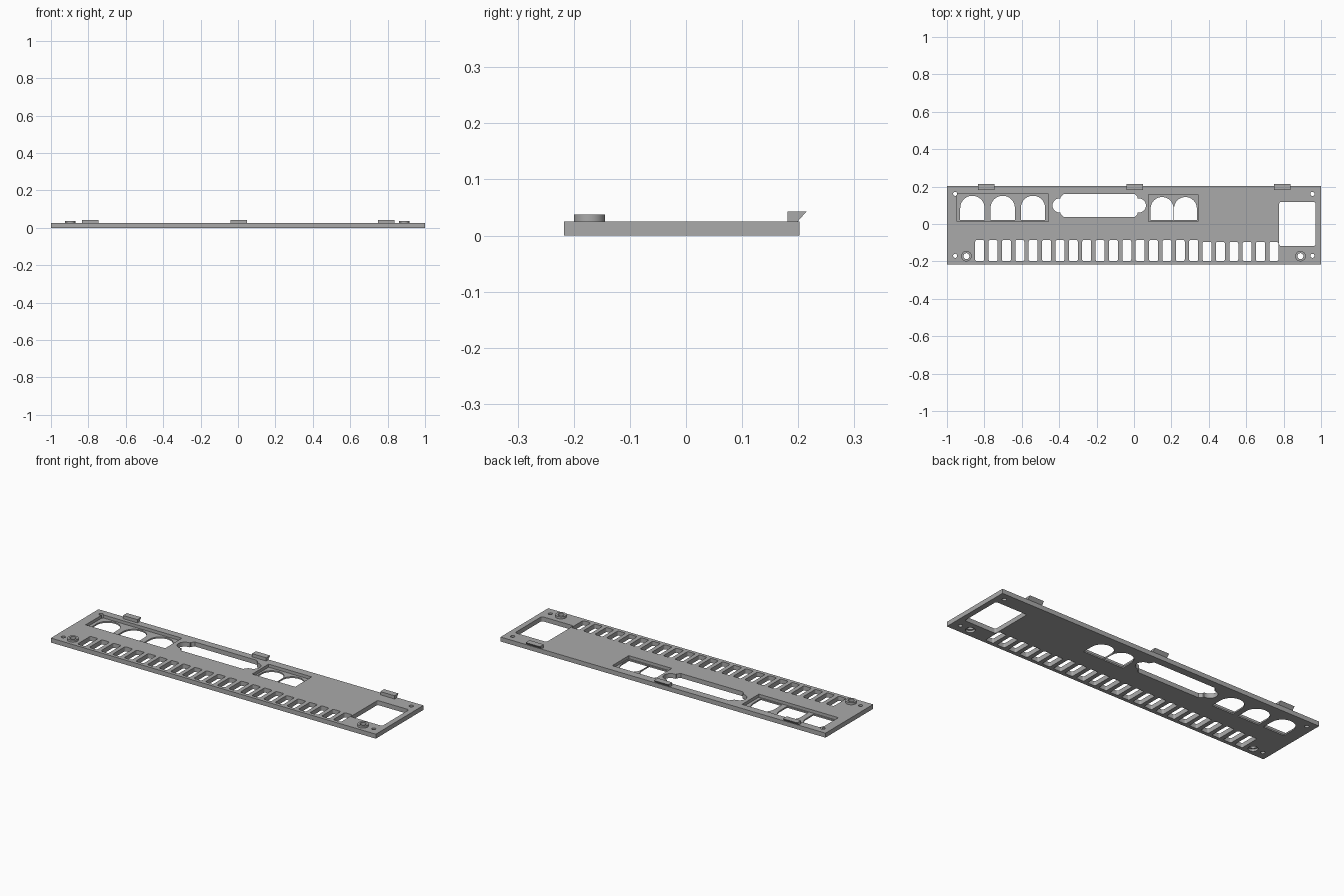
import bpy, bmesh
from math import pi, sin, cos

cube = bpy.data.objects.get("Cube")
if cube:
    bpy.data.objects.remove(cube, do_unlink=True)

grey = bpy.data.materials.new("matte grey")
grey.use_nodes = True
COLOUR = (0.4, 0.4, 0.4, 1)
grey.diffuse_color = COLOUR
grey.node_tree.nodes["Principled BSDF"].inputs["Base Color"].default_value = COLOUR

BOTTOM, TOP = 0.0, 0.025
FLOOR = 0.008          # floor of the recessed panels


def arc(cx, cy, r, start, end, n):
    return [(cx + r * cos(start + (end - start) * i / n),
             cy + r * sin(start + (end - start) * i / n)) for i in range(n + 1)]


def circle(cx, cy, r, n=32):
    return arc(cx, cy, r, 0, 2 * pi, n)[:-1]


def rect(x0, x1, y0, y1):
    return [(x0, y0), (x1, y0), (x1, y1), (x0, y1)]


def round_rect(x0, x1, y0, y1, r):
    corners = [(x1 - r, y1 - r), (x0 + r, y1 - r), (x0 + r, y0 + r), (x1 - r, y0 + r)]
    return [p for i, (x, y) in enumerate(corners)
            for p in arc(x, y, r, i * pi / 2, (i + 1) * pi / 2, 4)]


def arch(cx, y0, y1, r):
    return [(cx - r, y0), (cx + r, y0)] + arc(cx, y1 - r, r, 0, pi, 20)


def prisms(name, outlines, z0, z1):
    """One object holding an upright prism for each outline."""
    bm = bmesh.new()
    for pts in outlines:
        low = [bm.verts.new((x, y, z0)) for x, y in pts]
        high = [bm.verts.new((x, y, z1)) for x, y in pts]
        bm.faces.new(low[::-1])
        bm.faces.new(high)
        for i in range(len(pts)):
            j = (i + 1) % len(pts)
            bm.faces.new((low[i], low[j], high[j], high[i]))
    bmesh.ops.recalc_face_normals(bm, faces=bm.faces)
    mesh = bpy.data.meshes.new(name)
    bm.to_mesh(mesh)
    bm.free()
    mesh.materials.append(grey)
    obj = bpy.data.objects.new(name, mesh)
    bpy.context.collection.objects.link(obj)
    return obj


def cut(obj, cutters):
    for c in cutters:
        mod = obj.modifiers.new(c.name, 'BOOLEAN')
        mod.operation, mod.solver, mod.object = 'DIFFERENCE', 'EXACT', c
    bpy.context.view_layer.update()
    graph = bpy.context.evaluated_depsgraph_get()
    mesh = bpy.data.meshes.new_from_object(obj.evaluated_get(graph))
    obj.modifiers.clear()
    obj.data = mesh


# Openings that pass through the whole plate
holes = [round_rect(0.776, 0.97, -0.118, 0.118, 0.01)]
holes += [arch(x, 0.021, 0.151, 0.065) for x in (-0.864, -0.702, -0.54)]
holes += [arch(x, 0.021, 0.144, 0.061) for x in (0.15, 0.275)]
holes += [circle(x, y, 0.011, 20) for x in (-0.956, 0.954) for y in (-0.17, 0.161)]

# Row of vent slots with rounded lower corners
for i in range(23):
    x = -0.825 + 0.0715 * i
    top = -0.086 if i < 17 else -0.096
    holes.append(round_rect(x - 0.024, x + 0.024, -0.198, top, 0.008))

# Long connector opening: chamfered middle with a rounded lobe at each end
MID_X, MID_Y = -0.186, 0.099
side = [(0.19, -0.062), (0.206, -0.046), (0.206, -0.038)]
side += arc(0.212, 0, 0.038, -pi / 2, pi / 2, 12)
side += [(x, -y) for x, y in reversed(side[:3])]
holes.append([(MID_X + x, MID_Y + y) for x, y in side]
             + [(MID_X - x, MID_Y - y) for x, y in side])

# Screw bosses
BOSSES = [(-0.896, -0.172), (0.89, -0.172)]
holes += [circle(x, y, 0.016) for x, y in BOSSES]

through = prisms("through_cutter", holes, -0.1, 0.1)
recess = prisms("recess_cutter", [rect(-0.947, -0.458, 0.013, 0.161),
                                  rect(0.078, 0.343, 0.013, 0.158)], FLOOR, 0.1)
counterbore = prisms("counterbore_cutter",
                     [circle(x, y, 0.024) for x, y in BOSSES], -0.1, 0.012)

plate = prisms("panel_plate", [rect(-1, 1, -0.217, 0.202)], BOTTOM, TOP)
cut(plate, [recess, through, counterbore])

bosses = prisms("screw_bosses", [circle(x, y, 0.028) for x, y in BOSSES], TOP - 0.003, 0.037)
cut(bosses, [through])

for c in (through, recess, counterbore):
    bpy.data.objects.remove(c, do_unlink=True)

# Snap clips along the back edge, with an overhanging sloped nose
for name, x in (("right_clip", -0.79), ("middle_clip", 0.003), ("left_clip", 0.793)):
    clip = prisms(name, [rect(x - 0.044, x + 0.044, 0.181, 0.215)], TOP - 0.001, 0.043)
    for v in clip.data.vertices:
        if v.co.z < TOP and v.co.y > 0.2:
            v.co.y = 0.198

# Smooth the round walls while keeping hard edges crisp
bpy.ops.object.select_all(action='DESELECT')
for obj in (plate, bosses):
    obj.select_set(True)
bpy.context.view_layer.objects.active = plate
bpy.ops.object.shade_smooth_by_angle(angle=pi / 6)
